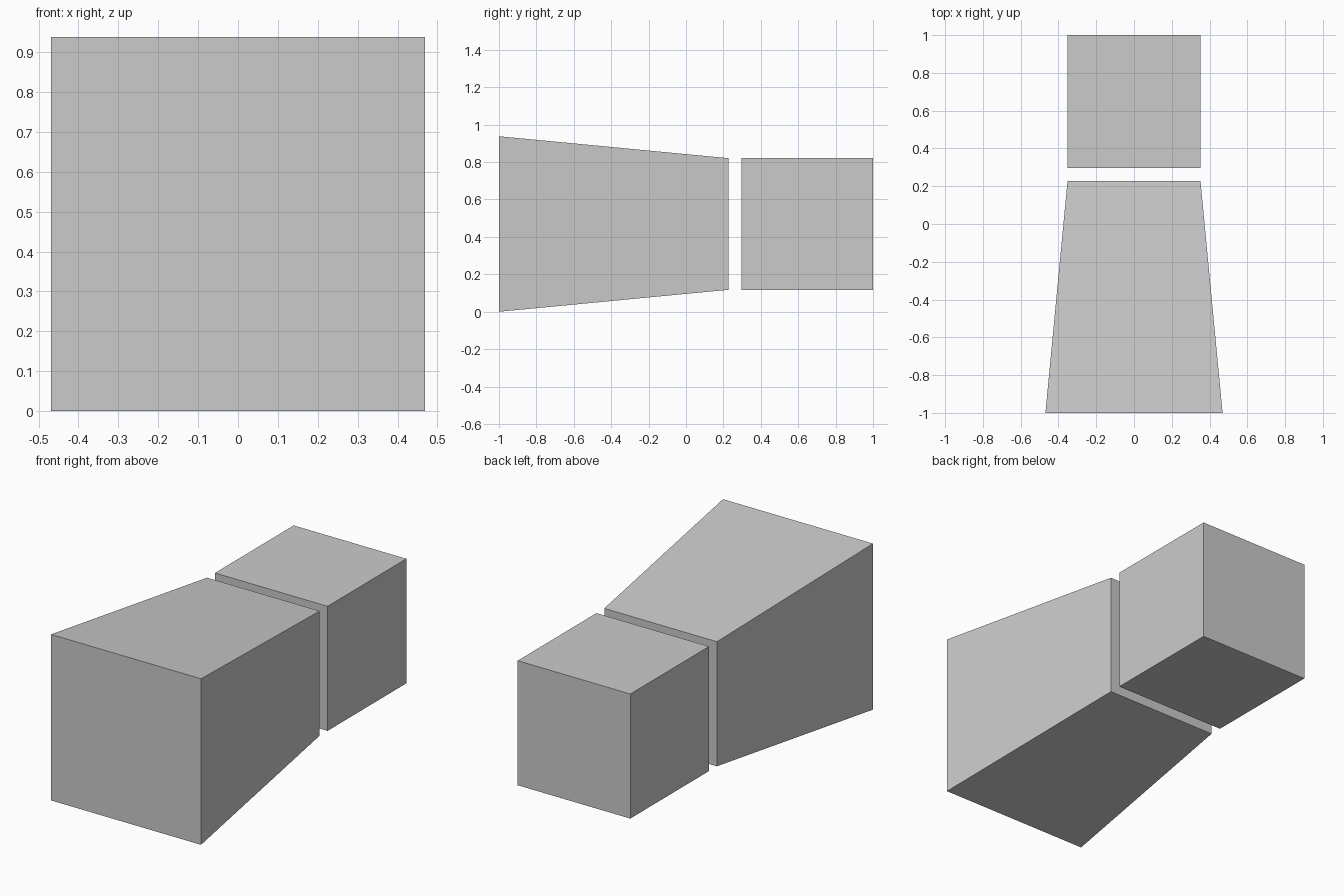
import bpy
import bmesh

if "Cube" in bpy.data.objects:
    bpy.data.objects.remove(bpy.data.objects["Cube"])

MID_Z = 0.469     # shared axis height of both blocks
SMALL = 0.352     # half width of the square section at the gap
LARGE = 0.469     # half width of the flared front end


def square_block(name, y0, half0, y1, half1):
    """Square-section block along y, tapering from half0 to half1."""
    bm = bmesh.new()
    bmesh.ops.create_cube(bm, size=2)
    for v in bm.verts:
        half, y = (half0, y0) if v.co.y < 0 else (half1, y1)
        v.co = (v.co.x * half, y, MID_Z + v.co.z * half)
    bmesh.ops.recalc_face_normals(bm, faces=bm.faces)
    mesh = bpy.data.meshes.new(name)
    bm.to_mesh(mesh)
    bm.free()
    obj = bpy.data.objects.new(name, mesh)
    bpy.context.collection.objects.link(obj)
    return obj


# Flared front block
square_block("tapered_front_block", -1.0, LARGE, 0.227, SMALL)
# Rear cube, separated by a narrow gap
square_block("rear_cube", 0.297, SMALL, 1.0, SMALL)
